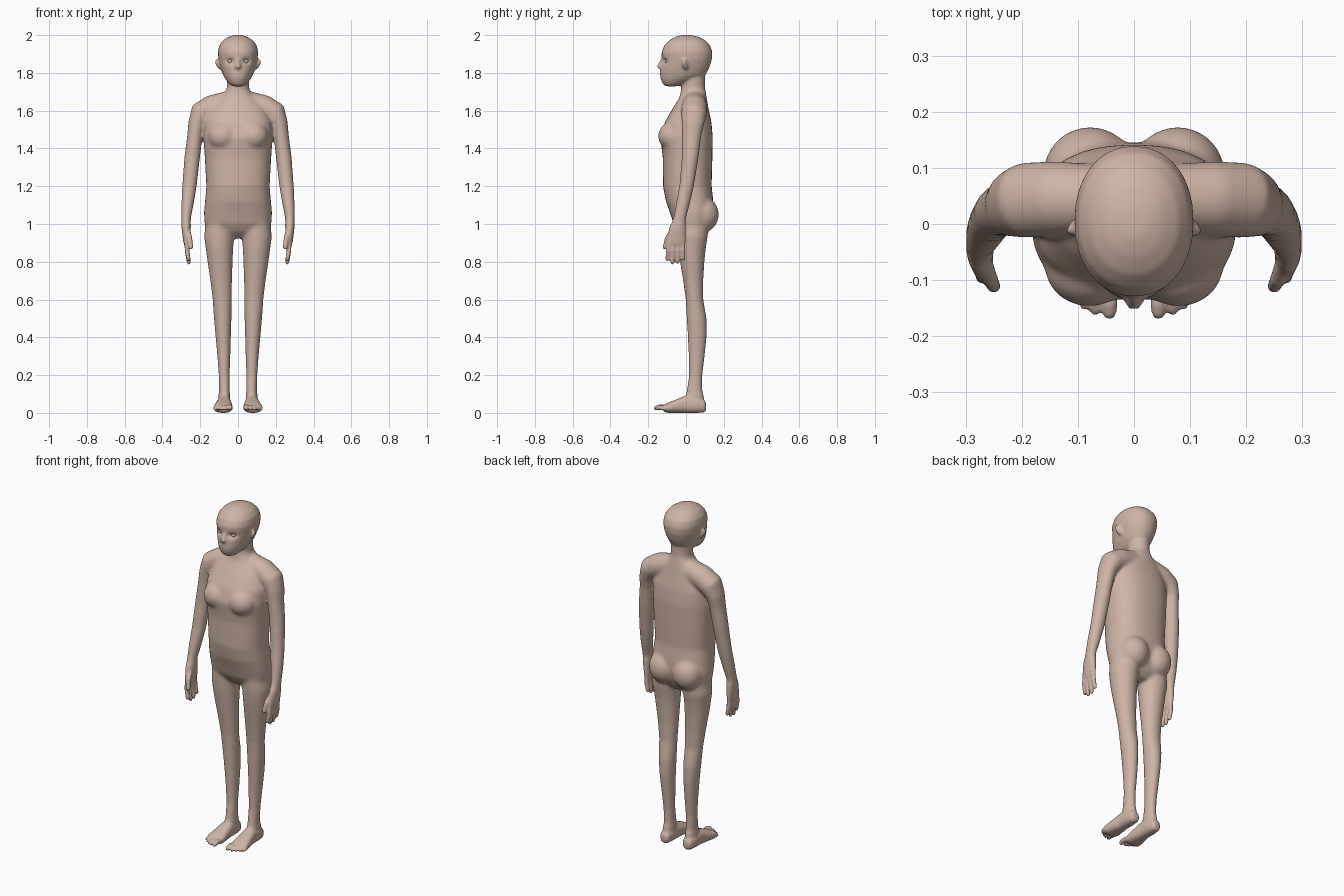
import bpy, bmesh, math
from mathutils import Vector, Matrix

X, Y, Z = Vector((1, 0, 0)), Vector((0, 1, 0)), Vector((0, 0, 1))
bm = bmesh.new()


def loft(rings, axis=None, ref=Y, side=1, power=2.0, n=28):
    """Closed tube through rings (x, y, z, ra, rb); side=-1 mirrors it."""
    loops = []
    for i, (x, y, z, ra, rb) in enumerate(rings):
        p = Vector((x, y, z))
        t = axis
        if t is None:
            t = (Vector(rings[min(i + 1, len(rings) - 1)][:3])
                 - Vector(rings[max(i - 1, 0)][:3])).normalized()
        a = ref.cross(t).normalized()
        b = t.cross(a)
        loop = []
        for k in range(n):
            c, s = math.cos(math.tau * k / n), math.sin(math.tau * k / n)
            c = math.copysign(abs(c) ** (2 / power), c)
            s = math.copysign(abs(s) ** (2 / power), s)
            q = p + a * (c * ra) + b * (s * rb)
            loop.append(bm.verts.new((q.x * side, q.y, q.z)))
        loops.append(loop)
    for l0, l1 in zip(loops, loops[1:]):
        for k in range(n):
            bm.faces.new((l0[k], l0[(k + 1) % n], l1[(k + 1) % n], l1[k]))
    bm.faces.new(loops[0][::-1])
    bm.faces.new(loops[-1])


def stack(rows, side=1, power=2.0):
    """Horizontal loft from rows (x, z, half width, front y, back y)."""
    loft([(x, (f + b) / 2, z, w, (b - f) / 2) for x, z, w, f, b in rows], Z, Y, side, power)


def blob(x, y, z, rx, ry, rz):
    m = Matrix.Translation((x, y, z)) @ Matrix.Diagonal((rx, ry, rz, 1))
    bmesh.ops.create_uvsphere(bm, u_segments=24, v_segments=16, radius=1, matrix=m)


def digit(points, r, side):
    """Finger or toe: tapered tube with a rounded end."""
    a, b, c = [Vector(p) for p in points]
    d = (c - b).normalized()
    pts = [(a, r * 1.15), (b, r * 1.1), (c - d * r, r * 0.95),
           (c - d * r * 0.35, r * 0.75), (c, r * 0.3)]
    loft([(*p, q, q) for p, q in pts], None, X, side, 2, 14)


# torso
stack([(0, .925, .05, .0, .08), (0, .96, .14, -.04, .11), (0, 1.0, .177, -.065, .13),
       (0, 1.06, .181, -.085, .145), (0, 1.12, .175, -.107, .145), (0, 1.2, .168, -.122, .136),
       (0, 1.35, .176, -.123, .14), (0, 1.46, .184, -.137, .142), (0, 1.54, .18, -.112, .135),
       (0, 1.61, .15, -.072, .12), (0, 1.67, .09, -.035, .11), (0, 1.71, .06, -.025, .103)],
      power=2.35)

# neck
stack([(0, 1.6, .08, -.04, .1), (0, 1.69, .066, -.03, .105),
       (0, 1.73, .058, -.025, .1), (0, 1.8, .06, -.03, .1)])

# head
stack([(0, 1.728, .025, -.105, -.05), (0, 1.74, .045, -.122, -.01), (0, 1.765, .066, -.134, .06),
       (0, 1.79, .08, -.138, .105), (0, 1.83, .093, -.135, .125), (0, 1.87, .103, -.128, .137),
       (0, 1.91, .107, -.13, .14), (0, 1.945, .1, -.115, .128), (0, 1.972, .08, -.09, .103),
       (0, 1.99, .052, -.058, .07), (0, 2.0, .022, -.025, .03)], power=2.15)

# nose
loft([(0, -.122, 1.88, .008, .008), (0, -.133, 1.85, .012, .014),
      (0, -.14, 1.832, .017, .016), (0, -.136, 1.82, .01, .009)], Z)

for s in (1, -1):
    # chest, seat and ear volumes
    blob(s * .08, -.075, 1.465, .08, .073, .075)
    blob(s * .078, .088, 1.05, .085, .086, .095)
    loft([(.095, .0, 1.845, .03, .018), (.11, -.008, 1.852, .025, .014),
          (.12, -.013, 1.858, .012, .007)], X, Y, s)

    # shoulder, arm and palm
    loft([(.05, .045, 1.645, .06, .06), (.14, .045, 1.617, .066, .068),
          (.195, .042, 1.585, .064, .068), (.219, .036, 1.53, .046, .06),
          (.228, .03, 1.47, .041, .052), (.243, .022, 1.35, .042, .045),
          (.257, .003, 1.2, .039, .039), (.268, -.018, 1.1, .033, .037),
          (.275, -.034, 1.03, .026, .034), (.274, -.045, .97, .024, .045),
          (.271, -.052, .91, .019, .051), (.27, -.054, .885, .014, .048)], None, Y, s)

    # fingers and thumb
    for y0, y1, tip in ((-.088, -.1, .803), (-.065, -.073, .785),
                        (-.041, -.044, .788), (-.018, -.014, .805)):
        digit([(.271, y0, .92), (.27, (y0 + y1) / 2, .86), (.259, y1, tip)], .0115, s)
    digit([(.268, -.065, .97), (.256, -.098, .925), (.248, -.115, .865)], .013, s)

    # leg
    stack([(.095, 1.02, .075, -.05, .12), (.1, .93, .08, -.047, .115), (.098, .87, .073, -.042, .105),
           (.095, .8, .067, -.032, .098), (.089, .7, .058, -.016, .092), (.084, .6, .051, -.002, .092),
           (.081, .5, .047, .003, .11), (.078, .4, .041, .009, .11), (.075, .3, .035, .013, .1),
           (.073, .2, .03, .015, .088), (.072, .12, .029, .003, .088), (.073, .05, .033, -.01, .1)], s)

    # foot
    loft([(.074, .107, .033, .018, .018), (.074, .095, .036, .029, .034), (.074, .06, .042, .036, .042),
          (.074, .0, .046, .038, .046), (.076, -.05, .036, .046, .036),
          (.079, -.095, .027, .051, .027), (.08, -.118, .024, .046, .018)], -Y, Z, s, 2.4)

    # toes
    for x0, x1, tip, r in ((.044, .043, -.17, .0135), (.066, .069, -.163, .01), (.084, .089, -.153, .0095),
                           (.1, .108, -.14, .009), (.115, .125, -.123, .0085)):
        digit([(x0, -.085, .024), ((x0 + x1) / 2, tip + .03, .032), (x1, tip, r + .008)], r, s)

bmesh.ops.recalc_face_normals(bm, faces=bm.faces)
mesh = bpy.data.meshes.new("body")
bm.to_mesh(mesh)
bm.free()
body = bpy.data.objects.new("body", mesh)
bpy.context.collection.objects.link(body)
bpy.context.view_layer.objects.active = body
body.select_set(True)

# fuse all parts into one skin
mod = body.modifiers.new("fuse", 'REMESH')
mod.mode, mod.voxel_size = 'VOXEL', .0052
bpy.ops.object.modifier_apply(modifier="fuse")

# soften the joins and press in the eye sockets
bm = bmesh.new()
bm.from_mesh(body.data)


def relax(verts, count):
    for _ in range(count):
        bmesh.ops.smooth_vert(bm, verts=verts, factor=.5, use_axis_x=True,
                              use_axis_y=True, use_axis_z=True)


relax(list(bm.verts), 3)
relax([v for v in bm.verts if .1 < v.co.z < 1.73 and not (abs(v.co.x) > .21 and v.co.z < 1.0)], 22)
relax([v for v in bm.verts if v.co.z >= 1.73], 5)
for v in bm.verts:
    if v.co.y < -.05 and v.co.z > 1.75:
        d2 = ((abs(v.co.x) - .042) / .02) ** 2 + ((v.co.z - 1.862) / .014) ** 2
        v.co.y += .016 * math.exp(-d2)
bm.to_mesh(body.data)
bm.free()
bpy.ops.object.shade_smooth()

skin = bpy.data.materials.new("skin")
skin.diffuse_color = (.62, .46, .38, 1)
body.data.materials.append(skin)

# eyes
for s, name in ((1, "left_eye"), (-1, "right_eye")):
    bpy.ops.mesh.primitive_uv_sphere_add(segments=20, ring_count=12, radius=.013,
                                         location=(s * .042, -.099, 1.862))
    eye = bpy.context.object
    eye.name = name
    eye.data.materials.append(skin)
    bpy.ops.object.shade_smooth()
